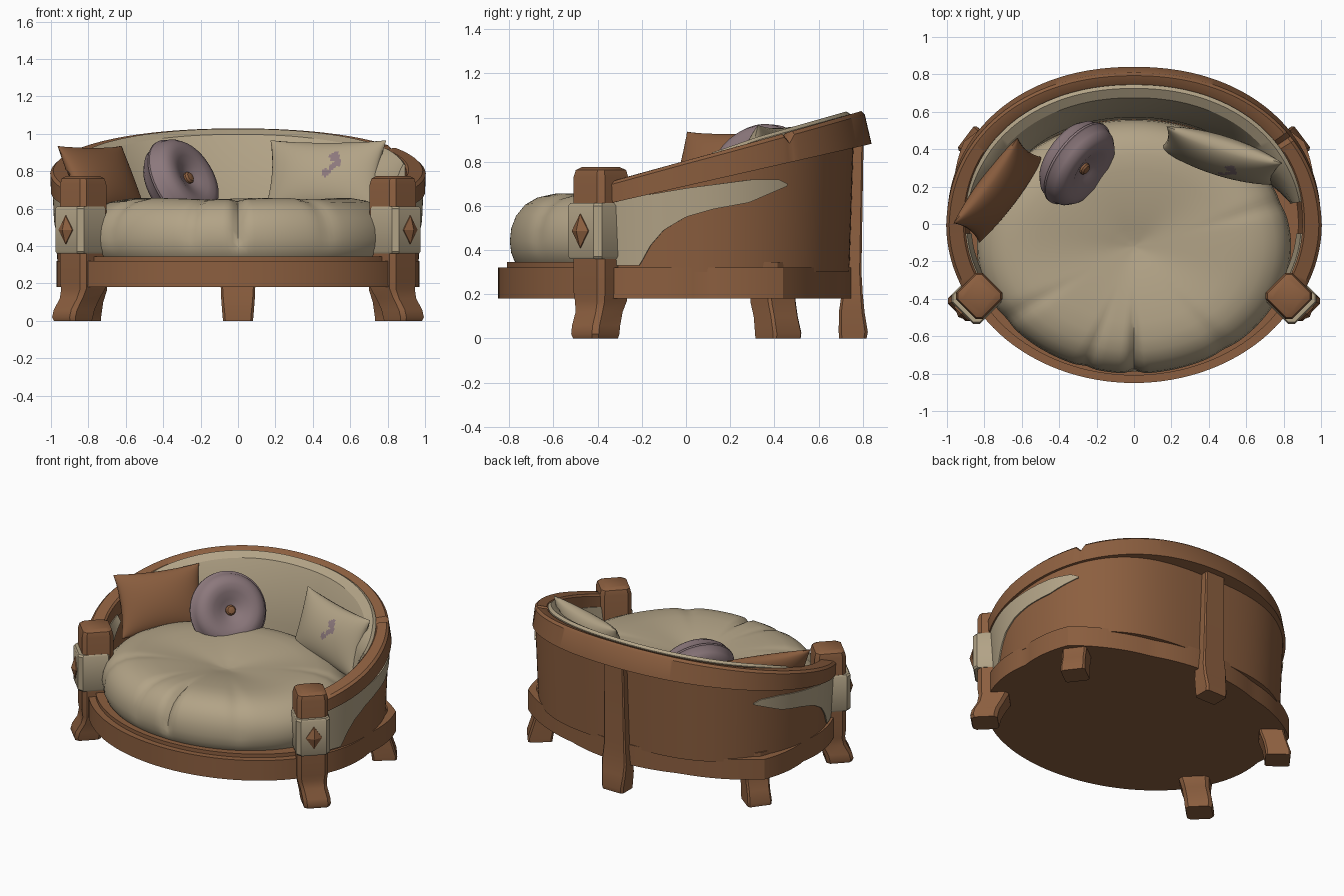
import bpy, bmesh, math
from mathutils import Vector, Matrix
from math import sin, cos, radians, pi, exp

if "Cube" in bpy.data.objects:
    bpy.data.objects.remove(bpy.data.objects["Cube"])


def material(name, rgb):
    m = bpy.data.materials.new(name)
    m.diffuse_color = (*rgb, 1)
    m.use_nodes = True
    m.node_tree.nodes["Principled BSDF"].inputs["Base Color"].default_value = m.diffuse_color
    return m


WOOD = material("brown wood", (0.262, 0.114, 0.050))
CLOTH = material("beige cloth", (0.445, 0.366, 0.240))
PURPLE = material("dusty purple", (0.262, 0.188, 0.202))


def finish(name, bm, mats, angle=35):
    bmesh.ops.recalc_face_normals(bm, faces=bm.faces)
    me = bpy.data.meshes.new(name)
    bm.to_mesh(me)
    bm.free()
    for m in mats:
        me.materials.append(m)
    me.shade_smooth()
    me.set_sharp_from_angle(angle=radians(angle))
    ob = bpy.data.objects.new(name, me)
    bpy.context.collection.objects.link(ob)
    return ob


def loft(name, rings, mat, angle=35):
    """Skin a list of equal-length point rings and cap both ends."""
    bm = bmesh.new()
    vs = [[bm.verts.new(p) for p in ring] for ring in rings]
    n = len(vs[0])
    for a, b in zip(vs, vs[1:]):
        for i in range(n):
            j = (i + 1) % n
            bm.faces.new((a[i], a[j], b[j], b[i]))
    bm.faces.new(vs[0])
    bm.faces.new(vs[-1])
    return finish(name, bm, [mat], angle)


def interp(pts, x):
    for (x0, y0), (x1, y1) in zip(pts, pts[1:]):
        if x <= x1:
            k = max(0, (x - x0) / (x1 - x0))
            return y0 + (y1 - y0) * k
    return pts[-1][1]


def plan(t):
    """Sofa outline direction: round in front, slightly squarer behind."""
    c, s = cos(t), sin(t)
    if s > 0:
        s, c = s ** 0.93, math.copysign(abs(c) ** 0.93, c)
    return c, s


def sweep(name, a0, a1, section, mat, steps, angle=35):
    """Sweep a changing section (outward offset, z) around the sofa oval."""
    rings = []
    for i in range(steps + 1):
        t = radians(a0 + (a1 - a0) * i / steps)
        c, s = plan(t)
        rings.append([((0.95 + d) * c, (0.79 + d) * s, z) for d, z in section(s, t)])
    return loft(name, rings, mat, angle)


def lathe(name, profile, rx, ry, cy, mat, segs=96, angle=35, bump=lambda t: 1):
    rings = []
    for r, z in profile:
        ts = [2 * pi * i / segs for i in range(segs)]
        rings.append([(rx * r * bump(t) * cos(t), cy + ry * r * bump(t) * sin(t), z) for t in ts])
    return loft(name, rings, mat, angle)


def rail_top(y):
    return 0.805 + 0.28 * y


def rail_bottom(y):
    return 0.69 + 0.23 * y


def wall_out(s):
    return 0.015 - 0.065 * max(0, s) ** 8


# Base disc with a small raised step, widened into corners over the rear legs
def corner(t):
    a = abs(math.degrees(t) - 90)
    d = a - 57
    return 1 + 0.12 * max(0, 1 - (d / 24 if d > 0 else -d / 32)) * (t < pi + 0.5)


lathe("base", [(0.001, 0.18), (1, 0.18), (1, 0.32), (0.95, 0.32), (0.95, 0.345), (0.001, 0.345)],
      0.97, 0.80, -0.05, WOOD, segs=120, bump=corner, angle=20)


# Curved wooden wall
def wall_section(s, t):
    d, z = wall_out(s), rail_bottom(0.79 * s) + 0.04
    return [(d, 0.30), (d + 0.02, z), (-0.04, z), (-0.075, 0.30)]


sweep("back_wall", -28, 208, wall_section, WOOD, 118)


# Sloping top rail with one cracked notch
def rail_section(sn, t):
    s = max(0, sn)
    yo, yi = 0.83 * sn, 0.74 * sn
    crack = 0.035 * max(0, 1 - abs(math.degrees(t) - 33) / 2)
    to, ti = rail_top(yo - 0.03 * s) - crack, rail_top(yi) - crack
    do = 0.05 - 0.035 * s
    return [(0.05, rail_bottom(yo)), (do + 0.004, to - 0.015), (do - 0.012, to),
            (-0.038, ti), (-0.05, ti - 0.012), (-0.05, rail_bottom(yi))]


sweep("top_rail", -28, 208, rail_section, WOOD, 236)


# Padded inner lining, thinning out towards the arms
def lining_section(s, t):
    k = min(1, max(0.05, (s - 0.1) / 0.35))
    zt = rail_top(0.74 * s) + 0.015 * k
    zm = 0.62 + (zt - 0.62) * 0.6
    return [(-0.065, 0.34), (-0.05, rail_bottom(0.74 * s)), (-0.045, zt - 0.012),
            (-0.055 - 0.01 * k, zt), (-0.065 - 0.05 * k, zt - 0.03), (-0.08 - 0.09 * k, zm),
            (-0.08 - 0.14 * k, 0.62), (-0.08 - 0.15 * k, 0.34)]


sweep("back_lining", 8, 172, lining_section, CLOTH, 82, 30)

# Cloth wrapped over the front of each arm, outside and inside
LOW = [(-0.4, 0.33), (-0.21, 0.33), (-0.16, 0.42), (-0.1, 0.49), (0.0, 0.55), (0.12, 0.585), (0.28, 0.615), (0.45, 0.69)]
HIGH = [(-0.4, 0.62), (-0.2, 0.645), (0.0, 0.68), (0.3, 0.72), (0.41, 0.72), (0.45, 0.70)]


def wrap_section(s, t):
    y = 0.81 * s
    lo, hi = interp(LOW, y), interp(HIGH, y)
    d = wall_out(s)
    zt = rail_bottom(y) + 0.04
    pts = [(d + 0.02 * (z - 0.3) / (zt - 0.3) + 0.008, z) for z in (lo, (lo + hi) / 2, hi)]
    return pts + [(a - 0.025, z) for a, z in reversed(pts)]


def inner_patch_section(s, t):
    y = 0.77 * s
    lo = interp([(-0.4, 0.36), (-0.25, 0.5), (-0.05, 0.66)], y)
    hi = rail_bottom(y) + 0.02
    return [(-0.08, lo), (-0.056, hi), (-0.03, hi), (-0.04, lo)]


for side, flip in (("right", False), ("left", True)):
    ang = (lambda a: 180 - a) if flip else (lambda a: a)
    sweep(side + "_arm_wrap", ang(-27), ang(32), wrap_section, CLOTH, 60)
    sweep(side + "_arm_inner_patch", ang(-27), ang(-4), inner_patch_section, CLOTH, 20)

# Seat cushion: soft oval with centre dimple, front crease and wrinkles
PROFILE = [(0.001, 0.585), (0.06, 0.59), (0.15, 0.607), (0.3, 0.628), (0.45, 0.643), (0.6, 0.652),
           (0.72, 0.652), (0.82, 0.637), (0.9, 0.605), (0.96, 0.555), (0.99, 0.50), (1, 0.44),
           (0.99, 0.39), (0.97, 0.355), (0.95, 0.335)]
CREASES = [(270, 2.2, 0.035), (252, 2.5, 0.014), (305, 4, 0.01), (215, 4, 0.01), (20, 4, 0.008)]
rings = []
for r, z in PROFILE:
    ring = []
    edge = max(0, min(1, (r - 0.5) / 0.25)) * (1 if z > 0.43 else 0.2)
    for i in range(180):
        deg = i * 2
        t = radians(deg)
        c = sum(h * exp(-((deg - a) / w) ** 2) for a, w, h in CREASES) * edge
        wave = 0.006 * sin(5 * t + 1) * r
        rr = r * (1 - c)
        ring.append((0.84 * rr * cos(t), -0.12 + 0.68 * rr * sin(t), z - c + wave * (z > 0.5)))
    rings.append(ring)
loft("seat_cushion", rings, CLOTH, 40)


def block_ring(cx, cy, z, hw, hd, rot, cut=0.3):
    """Chamfered rectangle used as a leg section."""
    pts = []
    c = cut * min(hw, hd)
    for sx, sy in ((1, 1), (-1, 1), (-1, -1), (1, -1)):
        pair = [(sx * hw, sy * (hd - c)), (sx * (hw - c), sy * hd)]
        pts += pair if sx * sy > 0 else pair[::-1]
    return [(cx + x * cos(rot) - y * sin(rot), cy + x * sin(rot) + y * cos(rot), z) for x, y in pts]


# Front posts with cloth bands and diamond studs; rear side legs
for side, s in (("right", 1), ("left", -1)):
    rot = -s * pi / 4
    post = [(0.0, 0.055, 0.082), (0.02, 0.057, 0.088), (0.06, 0.048, 0.088), (0.12, 0.018, 0.086),
            (0.17, 0.0, 0.095), (0.21, 0.0, 0.1), (0.73, 0.0, 0.1), (0.762, 0.0, 0.092), (0.775, 0.0, 0.07)]
    loft(side + "_front_post", [block_ring(s * (0.828 + o), -0.385 - 0.45 * o, z, h, h, rot, 0.25)
                                for z, o, h in post], WOOD)
    loft(side + "_post_band", [block_ring(s * 0.842, -0.399, z, h, h, rot, 0.25)
                               for z, h in ((0.36, 0.102), (0.372, 0.109), (0.6, 0.109), (0.612, 0.101))], CLOTH)
    n, u = Vector((s * 0.707, -0.707, 0)), Vector((s * 0.707, 0.707, 0))
    c = Vector((s * 0.842, -0.399, 0.487))
    stud = [[c + n * d + u * (x * k) + Vector((0, 0, z * k))
             for x, z in ((0.052, 0), (0, 0.077), (-0.052, 0), (0, -0.077))]
            for d, k in ((0.1, 1), (0.115, 1), (0.138, 0.02))]
    loft(side + "_diamond_stud", stud, WOOD, 15)
    leg = [(0.0, 0.035, 0.078), (0.025, 0.036, 0.08), (0.1, 0.02, 0.076), (0.16, 0.004, 0.078), (0.2, 0.0, 0.078)]
    loft(side + "_rear_leg", [block_ring(s * (0.80 + o), 0.392 + 0.7 * o, z, h, h, s * radians(37), 0.15)
                              for z, o, h in leg], WOOD)

# Tall centre post at the back with a flared foot
loft("back_post", [block_ring(0, y, z, hw, hd, 0, 0.2) for z, y, hw, hd in (
    (0.0, 0.755, 0.08, 0.062), (0.03, 0.757, 0.083, 0.066), (0.12, 0.75, 0.09, 0.058),
    (0.2, 0.752, 0.093, 0.048), (0.3, 0.752, 0.083, 0.042), (0.92, 0.768, 0.075, 0.036))], WOOD)


def placement(center, width_dir, normal):
    """Frame with x along the width, y up the pillow and z out of its front."""
    w, n = Vector(width_dir).normalized(), Vector(normal).normalized()
    up = n.cross(w).normalized()
    n = w.cross(up)
    return Matrix.Translation(center) @ Matrix((w, up, n)).transposed().to_4x4()


def pillow(name, hw, hh, thick, matrix, mats, spots=()):
    bm = bmesh.new()
    nu, nv = 60, 44
    for face in (1, -1):
        grid = []
        for i in range(nu + 1):
            u = -cos(pi * i / nu) * 0.4 + (2 * i / nu - 1) * 0.6
            row = []
            for j in range(nv + 1):
                v = -cos(pi * j / nv) * 0.4 + (2 * j / nv - 1) * 0.6
                bulge = max(0, (1 - u * u) * (1 - v * v)) ** 0.5
                row.append(bm.verts.new((hw * u * (1 - 0.08 * (1 - v * v)),
                                         hh * v * (1 - 0.08 * (1 - u * u)), face * thick * bulge)))
            grid.append(row)
        for i in range(nu):
            for j in range(nv):
                f = bm.faces.new((grid[i][j], grid[i + 1][j], grid[i + 1][j + 1], grid[i][j + 1]))
                m = f.calc_center_median()
                if face > 0 and any(math.hypot(m.x - x, m.y - y) < r for x, y, r in spots):
                    f.material_index = 1
    bmesh.ops.remove_doubles(bm, verts=bm.verts, dist=0.0005)
    finish(name, bm, mats, 50).matrix_world = matrix


# Square pillows; the beige one carries purple stains
pillow("brown_pillow", 0.285, 0.205, 0.085,
       placement((-0.725, 0.18, 0.75), (0.6, 0.8, 0), (0.72, -0.54, 0.42)), [WOOD])
pillow("beige_pillow", 0.325, 0.205, 0.095,
       placement((0.465, 0.365, 0.77), (0.95, -0.3, 0), (-0.28, -0.85, 0.28)), [CLOTH, PURPLE],
       [(0.07, 0.09, 0.028), (0.09, 0.055, 0.022), (0.065, 0.03, 0.018), (0.03, -0.005, 0.022), (0.05, 0.0, 0.014)])

# Round purple pillow with a wooden button
frame = placement((-0.305, 0.325, 0.74), (0.58, 0.81, 0), (0.7, -0.5, 0.43))
half = [(0.002, 0.045), (0.03, 0.05), (0.07, 0.066), (0.12, 0.088), (0.165, 0.096),
        (0.205, 0.084), (0.232, 0.052), (0.243, 0.012), (0.252, 0.006)]
lathe("round_pillow", half + [(r, -z) for r, z in reversed(half)], 1, 1, 0, PURPLE, 48, 50).matrix_world = frame
button = [(0.033, 0.04), (0.033, 0.062), (0.024, 0.072), (0.002, 0.076)]
lathe("pillow_button", button, 1, 1, 0, WOOD, 12).matrix_world = frame
